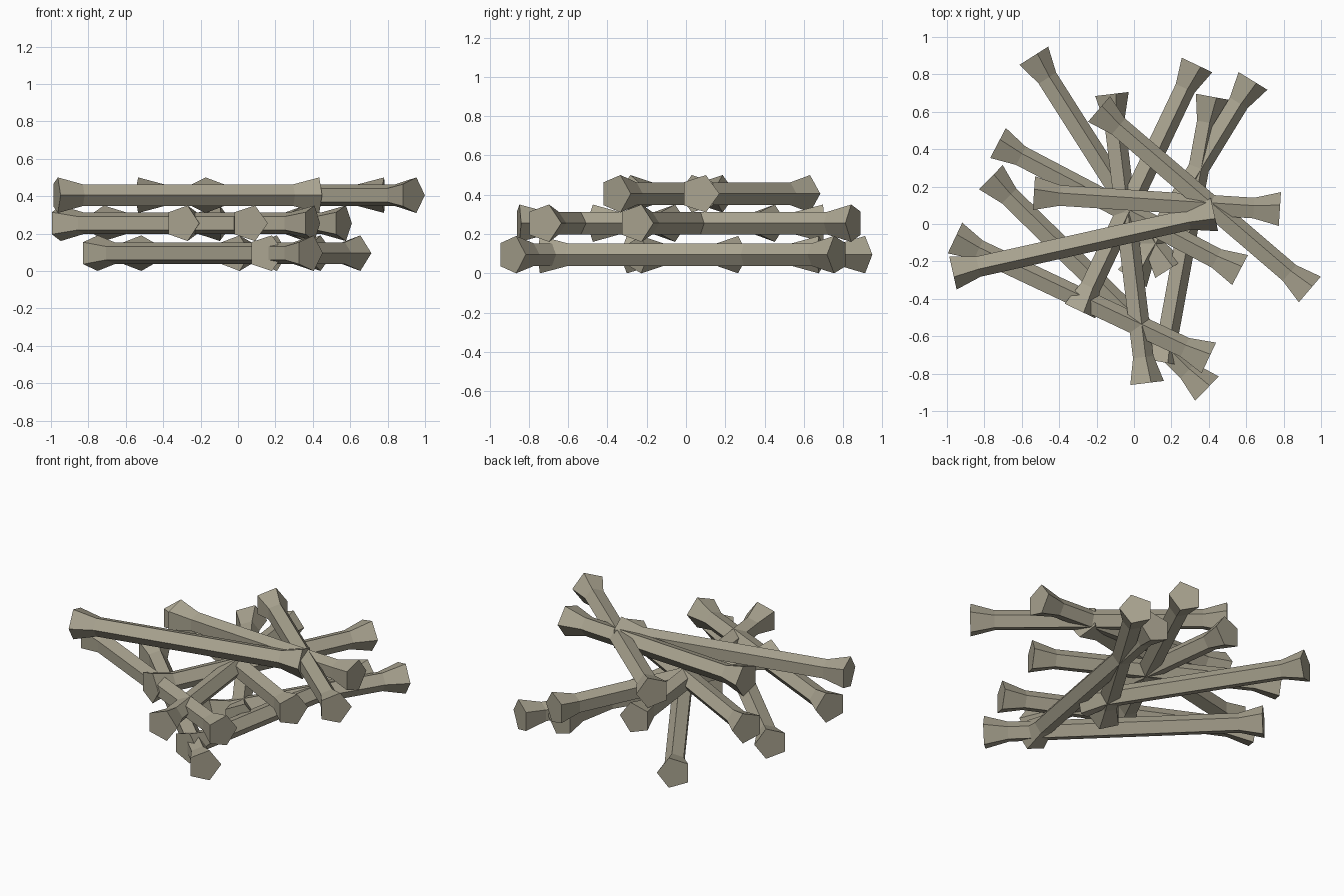
import bpy
import bmesh
import math
from mathutils import Vector

cube = bpy.data.objects.get("Cube")
if cube:
    bpy.data.objects.remove(cube, do_unlink=True)

# Dry bone colour
bone_mat = bpy.data.materials.new("weathered_bone")
bone_mat.use_nodes = True
colour = (0.40, 0.37, 0.28, 1)
bone_mat.diffuse_color = colour
bone_mat.node_tree.nodes["Principled BSDF"].inputs["Base Color"].default_value = colour

SIDES = 5
END_R, SHAFT_R, FLARE = 0.10, 0.061, 0.14


def make_bone(name, start, end, z):
    """Five-sided shaft with flared ends, one corner pointing sideways."""
    a, b = Vector((*start, z)), Vector((*end, z))
    along = (b - a).normalized()
    side = Vector((along.y, -along.x, 0))
    up = Vector((0, 0, 1))
    shift = side * -0.0095
    stations = [(a, END_R), (a + along * FLARE, SHAFT_R),
                (b - along * FLARE, SHAFT_R), (b, END_R)]
    bm = bmesh.new()
    rings = []
    for centre, r in stations:
        ring = []
        for i in range(SIDES):
            t = math.tau * i / SIDES
            ring.append(bm.verts.new(
                centre + shift + (side * math.cos(t) + up * math.sin(t)) * r))
        rings.append(ring)
    for low, high in zip(rings, rings[1:]):
        for i in range(SIDES):
            j = (i + 1) % SIDES
            bm.faces.new((low[i], low[j], high[j], high[i]))
    bm.faces.new(rings[0])
    bm.faces.new(rings[-1])
    bmesh.ops.recalc_face_normals(bm, faces=bm.faces)
    mesh = bpy.data.meshes.new(name)
    bm.to_mesh(mesh)
    bm.free()
    mesh.materials.append(bone_mat)
    bpy.context.collection.objects.link(bpy.data.objects.new(name, mesh))


# Three stacked layers; each bone runs from its lower-y end to its higher-y end
layers = {
    "bottom_bone": (0.095, [
        ((0.19, -0.24), (-0.535, 0.90)),
        ((0.39, -0.88), (-0.765, 0.25)),
        ((-0.01, -0.29), (0.636, 0.765)),
        ((0.16, -0.74), (0.42, 0.68)),
    ]),
    "middle_bone": (0.255, [
        ((0.40, -0.716), (-0.957, -0.075)),
        ((0.567, -0.246), (-0.727, 0.433)),
        ((-0.289, -0.465), (0.337, 0.85)),
        ((0.07, -0.85), (-0.118, 0.695)),
    ]),
    "top_bone": (0.405, [
        ((-0.968, -0.262), (0.43, 0.05)),
        ((0.78, 0.08), (-0.535, 0.165)),
        ((0.94, -0.35), (-0.187, 0.615)),
    ]),
}
for name, (z, bones) in layers.items():
    for n, (start, end) in enumerate(bones, 1):
        make_bone(f"{name}_{n}", start, end, z)
